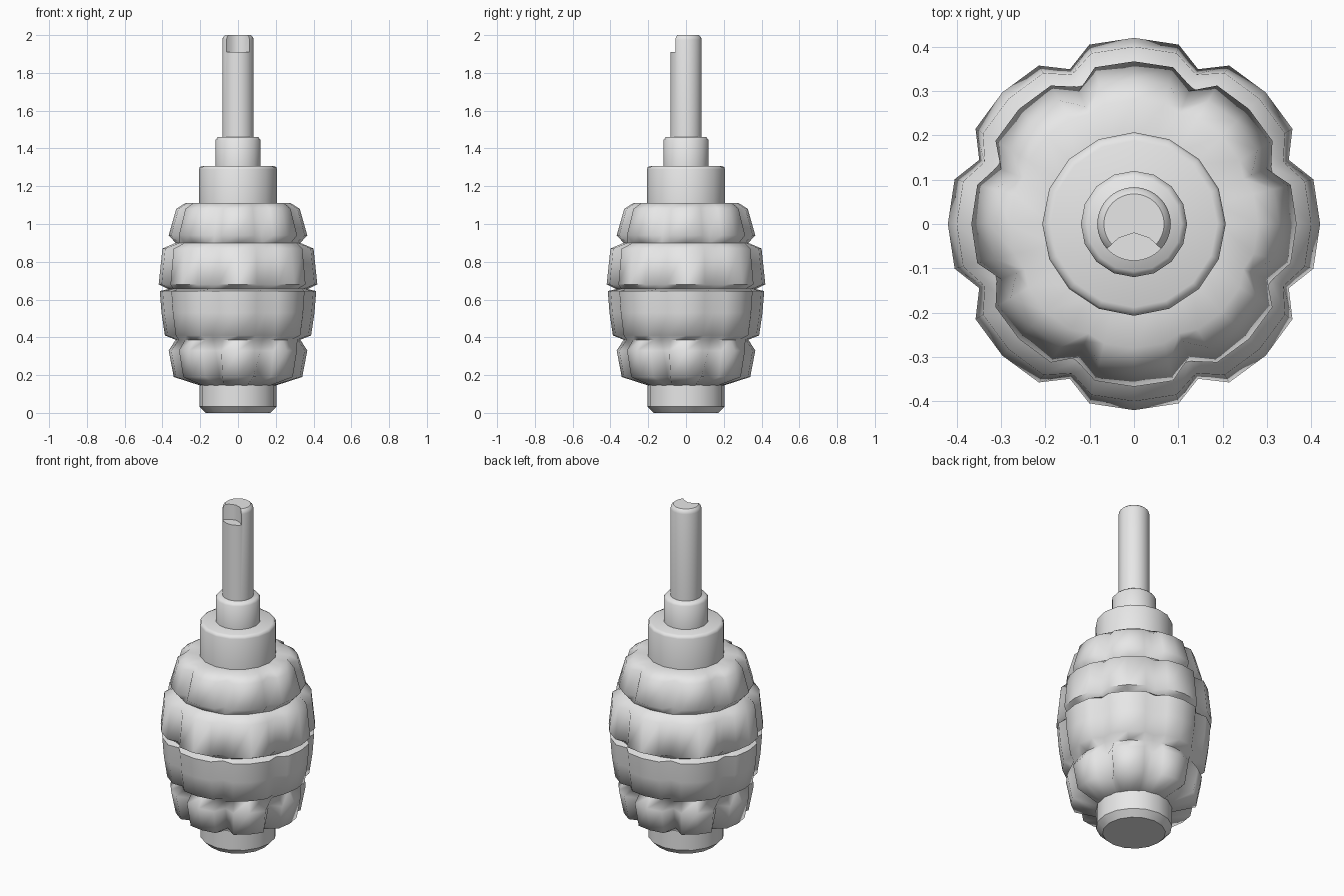
import bpy, bmesh
from math import sin, cos, radians, tau

cube = bpy.data.objects.get("Cube")
if cube:
    bpy.data.objects.remove(cube, do_unlink=True)

grey = bpy.data.materials.new("plain grey")
grey.use_nodes = True
grey.diffuse_color = (0.8, 0.8, 0.8, 1)
grey.node_tree.nodes["Principled BSDF"].inputs["Base Color"].default_value = (0.8, 0.8, 0.8, 1)


def loft(name, rings):
    """Skin closed rings of points, bottom to top, and cap both ends."""
    bm = bmesh.new()
    loops = [[bm.verts.new(p) for p in ring] for ring in rings]
    n = len(loops[0])
    for low, high in zip(loops, loops[1:]):
        for i in range(n):
            j = (i + 1) % n
            bm.faces.new((low[i], low[j], high[j], high[i]))
    bm.faces.new(loops[0][::-1])
    bm.faces.new(loops[-1])
    bmesh.ops.recalc_face_normals(bm, faces=bm.faces[:])
    mesh = bpy.data.meshes.new(name)
    bm.to_mesh(mesh)
    bm.free()
    mesh.materials.append(grey)
    obj = bpy.data.objects.new(name, mesh)
    bpy.context.collection.objects.link(obj)
    return obj


def lathe(name, profile, sides):
    return loft(name, [[(r * cos(tau * i / sides), r * sin(tau * i / sides), z)
                        for i in range(sides)] for r, z in profile])


def smooth(obj, angle):
    bpy.ops.object.select_all(action='DESELECT')
    obj.select_set(True)
    bpy.context.view_layer.objects.active = obj
    bpy.ops.object.shade_smooth_by_angle(angle=radians(angle))


# Segmented body: height, lobe radius, vertical groove radius
BODY = [
    (0.145, 0.20, 0.20), (0.19, 0.34, 0.255), (0.33, 0.367, 0.31),
    (0.387, 0.33, 0.34),
    (0.41, 0.387, 0.355), (0.53, 0.405, 0.375), (0.645, 0.414, 0.378),
    (0.655, 0.37, 0.37),
    (0.68, 0.42, 0.378), (0.87, 0.40, 0.365),
    (0.90, 0.33, 0.335),
    (0.94, 0.367, 0.325), (1.08, 0.327, 0.287), (1.11, 0.28, 0.267),
    (1.11, 0.19, 0.19),
]


def lobed_ring(z, lobe, groove):
    points = []
    for k in range(8):
        for offset, r in ((0, lobe), (14, lobe * 0.993), (22.5, groove), (31, lobe * 0.993)):
            a = radians(45 * k + offset)
            points.append((r * cos(a), r * sin(a), z))
    return points


smooth(loft("segmented_body", [lobed_ring(*row) for row in BODY]), 63)

# Base plug, collar and neck
smooth(lathe("base_plug", [(0.17, 0), (0.205, 0.035), (0.205, 0.16)], 16), 35)
smooth(lathe("collar", [(0.207, 1.1), (0.207, 1.29), (0.202, 1.302), (0.188, 1.308)], 16), 50)
smooth(lathe("neck", [(0.12, 1.3), (0.12, 1.445), (0.107, 1.46)], 16), 50)

# Rod with a rounded tip
rod = lathe("rod", [(0.083, 1.45), (0.083, 1.975), (0.079, 1.99), (0.068, 2.0)], 32)

# Curved notch in the front of the rod tip
section = [(-0.12, -0.12), (0.12, -0.12), (0.062, -0.057), (0.035, -0.032),
           (0, -0.02), (-0.035, -0.032), (-0.062, -0.057)]
cutter = loft("notch_cutter", [[(x, y, z) for x, y in section] for z in (1.91, 2.1)])
cutter.hide_render = True
cut = rod.modifiers.new("notch", 'BOOLEAN')
cut.operation = 'DIFFERENCE'
cut.solver = 'EXACT'
cut.object = cutter
bpy.context.view_layer.objects.active = rod
bpy.ops.object.modifier_apply(modifier=cut.name)
bpy.data.objects.remove(cutter, do_unlink=True)
smooth(rod, 40)
